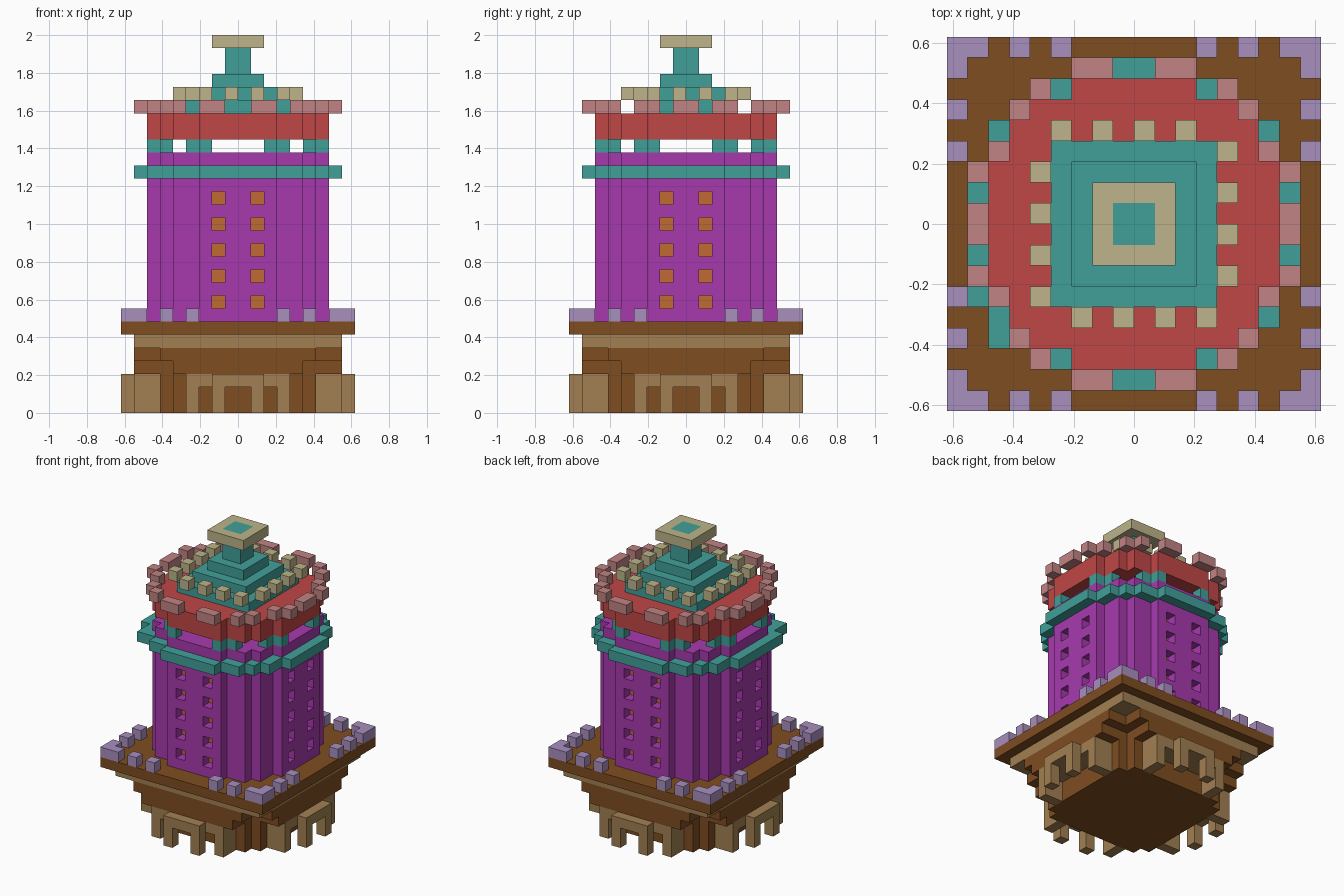
import bpy, bmesh

cube = bpy.data.objects.get("Cube")
if cube:
    bpy.data.objects.remove(cube, do_unlink=True)

U = 2 / 29  # edge of one block


def linear(c):
    c /= 255
    return c / 12.92 if c <= 0.04045 else ((c + 0.055) / 1.055) ** 2.4


def material(name, rgb):
    m = bpy.data.materials.new(name)
    m.use_nodes = True
    col = [linear(c) for c in rgb] + [1]
    m.diffuse_color = col
    bsdf = next(n for n in m.node_tree.nodes if n.type == 'BSDF_PRINCIPLED')
    bsdf.inputs["Base Color"].default_value = col
    return m


BROWN = material("brown", (127, 77, 33))
TAN = material("tan", (162, 128, 82))
LAVENDER = material("lavender", (168, 143, 190))
PURPLE = material("purple", (167, 58, 174))
ORANGE = material("orange", (192, 106, 52))
TEAL = material("teal", (65, 160, 154))
RED = material("red", (192, 70, 70))
PINK = material("pink", (193, 131, 131))
KHAKI = material("khaki", (189, 180, 138))


def idx(i):
    """Block number counted outwards from the centre line."""
    return i if i >= 0 else -1 - i


def blocks(rule, z0, z1):
    """Cells of the layers z0..z1 whose outward numbers (a, b) meet the rule."""
    r = range(-9, 9)
    return {(i, j, k) for i in r for j in r for k in range(z0, z1)
            if rule(idx(i), idx(j))}


def both(rule):
    """Make a rule symmetric about the diagonal."""
    return lambda a, b: rule(a, b) or rule(b, a)


def square(n):
    return lambda a, b: a < n and b < n


def listed(*pairs):
    return both(lambda a, b: (a, b) in pairs)


# Outer sides of a block: normal and counter-clockwise corners
SIDES = [
    ((1, 0, 0), ((1, 0, 0), (1, 1, 0), (1, 1, 1), (1, 0, 1))),
    ((-1, 0, 0), ((0, 1, 0), (0, 0, 0), (0, 0, 1), (0, 1, 1))),
    ((0, 1, 0), ((1, 1, 0), (0, 1, 0), (0, 1, 1), (1, 1, 1))),
    ((0, -1, 0), ((0, 0, 0), (1, 0, 0), (1, 0, 1), (0, 0, 1))),
    ((0, 0, 1), ((0, 0, 1), (1, 0, 1), (1, 1, 1), (0, 1, 1))),
    ((0, 0, -1), ((0, 1, 0), (1, 1, 0), (1, 0, 0), (0, 0, 0))),
]


def build(name, mat, cells):
    """Skin a set of blocks and merge its flat areas."""
    bm = bmesh.new()
    verts = {}

    def vert(p):
        if p not in verts:
            verts[p] = bm.verts.new([c * U for c in p])
        return verts[p]

    for c in sorted(cells):
        for n, corners in SIDES:
            if tuple(map(sum, zip(c, n))) not in cells:
                bm.faces.new([vert(tuple(map(sum, zip(c, q)))) for q in corners])
    bmesh.ops.dissolve_limit(bm, angle_limit=0.01, verts=bm.verts[:], edges=bm.edges[:])
    me = bpy.data.meshes.new(name)
    bm.to_mesh(me)
    bm.free()
    me.materials.append(mat)
    ob = bpy.data.objects.new(name, me)
    bpy.context.collection.objects.link(ob)
    return ob


# Half widths per row, from the centre outwards
TOWER = (7, 7, 7, 6, 6, 5, 3, 0, 0)
RING = (8, 8, 8, 7, 7, 6, 5, 3, 0)


def tower(a, b):
    return a < TOWER[b]


# Foundation: notched body that steps outwards under the platform
build("foundation", BROWN,
      blocks(lambda a, b: max(a, b) < 6 and min(a, b) < 5, 0, 3)
      | blocks(lambda a, b: max(a, b) < 8 and min(a, b) < 5, 3, 4)
      | blocks(lambda a, b: max(a, b) < 8 and min(a, b) < 6, 4, 5))
build("platform_trim", TAN, blocks(square(8), 5, 6))
build("platform", BROWN, blocks(square(9), 6, 7))

# Porches on the four sides: posts, door jambs and a flat roof
build("porches", TAN,
      blocks(both(lambda a, b: (a == 3 and b in (6, 7)) or (a == 1 and b == 8)), 0, 2)
      | blocks(both(lambda a, b: (a < 4 and b in (6, 7)) or (a < 2 and b == 8)), 2, 3))

# Platform battlements
build("platform_battlements", LAVENDER,
      blocks(listed((8, 8), (7, 8), (5, 8), (3, 8)), 7, 8))

# Tower shaft with recessed windows
openings, panes = set(), set()
for z in range(8, 17, 2):
    openings |= blocks(listed((1, 6)), z, z + 1)
    panes |= blocks(listed((1, 5)), z, z + 1)
build("tower_shaft", PURPLE, blocks(tower, 7, 20) - openings - panes)
build("window_panes", ORANGE, panes)

# Ledge around the shaft, with two odd blocks at one corner
build("tower_ledge", TEAL,
      blocks(lambda a, b: a < RING[b] and not tower(a, b), 18, 19)
      | {(-8, -4, 18), (-7, -6, 18)})

# Open gallery, upper storey and its battlements
build("gallery_posts", TEAL, blocks(listed((2, 6), (3, 5)), 20, 21))
build("upper_storey", RED, blocks(tower, 21, 23))
build("upper_battlements", PINK,
      blocks(lambda a, b: (a, b) in ((1, 7), (2, 7), (4, 6), (5, 5), (6, 3),
                                     (7, 0), (7, 2)), 23, 24))

# Stepped roof with its spire
roof = blocks(square(1), 26, 29)
for n, z in ((4, 23), (3, 24), (2, 25)):
    roof |= blocks(square(n), z, z + 1)
build("stepped_roof", TEAL, roof)
build("spire_cap", KHAKI,
      blocks(lambda a, b: max(a, b) == 1, 28, 29))

# Pinwheel of small blocks around the roof, turned a quarter at a time
studs = set()
for i in (-4, -2, 0, 2):
    x, y = i, 4
    for _ in range(4):
        studs.add((x, y, 24))
        x, y = -y - 1, x
build("roof_studs", KHAKI, studs)
